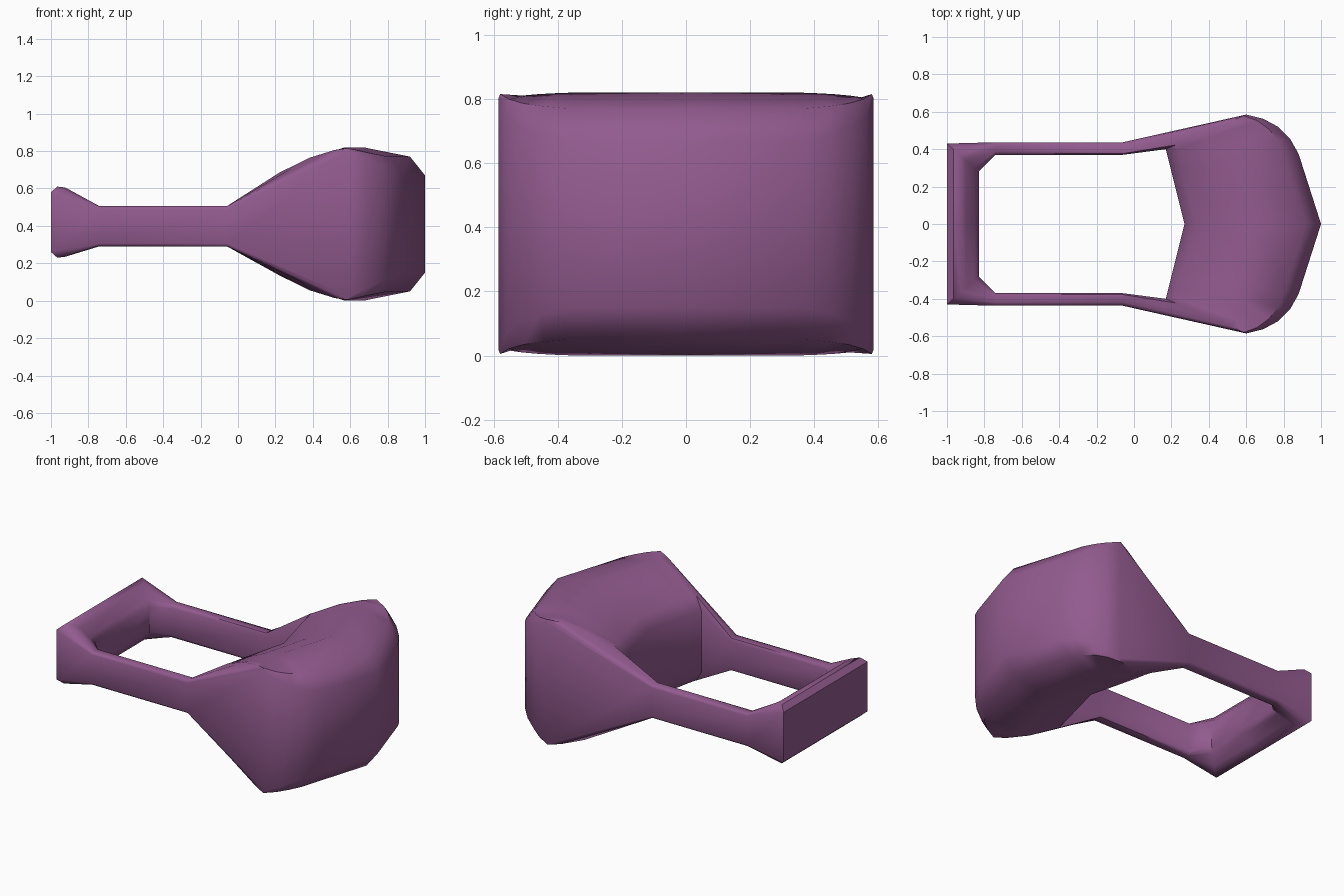
import bpy, bmesh
from mathutils import Vector

cube = bpy.data.objects.get("Cube")
if cube:
    bpy.data.objects.remove(cube)

purple = bpy.data.materials.new("plum_purple")
purple.use_nodes = True
colour = (0.29, 0.105, 0.275, 1)
purple.diffuse_color = colour
purple.node_tree.nodes["Principled BSDF"].inputs["Base Color"].default_value = colour


def mix(a, b, t):
    return [p + (q - p) * t for p, q in zip(a, b)]


def section(inner, outer, spread, heights, middle):
    """Closed cross-section: the top runs inner to outer, the bottom mirrors it."""
    top = [Vector((*mix(inner, outer, f), z)) for f, z in zip(spread, heights)]
    low = [Vector((p.x, p.y, 2 * middle - p.z)) for p in reversed(top)]
    return top + low


# Rear grip bar and side arms
bar_spread = [0, 0.12, 0.4, 0.55, 0.8, 1]
bar_height = [0.5, 0.53, 0.585, 0.605, 0.61, 0.58]
arm_spread = [0, 0.1, 0.3, 0.7, 0.9, 1]
arm_height = [0.485, 0.502, 0.505, 0.505, 0.502, 0.49]
half = [
    section((-0.83, 0), (-1, 0), bar_spread, bar_height, 0.42),
    section((-0.83, 0.28), (-1, 0.43), bar_spread, bar_height, 0.42),
    section((-0.74, 0.37), (-0.74, 0.437), arm_spread, arm_height, 0.398),
    section((-0.06, 0.37), (-0.06, 0.437), arm_spread, arm_height, 0.398),
]

# Large head: blends from a sharp side rim to a rounded front profile
side_spread, side_height = [0, 0.12, 0.5, 0.8, 0.97, 1], [0.61, 0.685, 0.765, 0.805, 0.815, 0.8]
nose_spread, nose_height = [0, 0.08, 0.32, 0.55, 0.89, 1], [0.61, 0.685, 0.765, 0.82, 0.77, 0.67]
for along, blend, outer in [
    (0, 0, (0.6, 0.585)),
    (0.05, 0.35, (0.69, 0.563)),
    (0.11, 0.65, (0.77, 0.52)),
    (0.17, 0.85, (0.835, 0.455)),
    (0.24, 1, (0.88, 0.375)),
    (1, 1, (1, 0)),
]:
    inner = mix((0.17, 0.4), (0.27, 0), along)
    half.append(section(inner, outer, mix(side_spread, nose_spread, blend),
                        mix(side_height, nose_height, blend), 0.41))

# Mirror the half loop and skin it into one closed ring
other = [[Vector((p.x, -p.y, p.z)) for p in ring] for ring in reversed(half[1:-1])]
bm = bmesh.new()
rings = [[bm.verts.new(p) for p in ring] for ring in half + other]
for i, ring in enumerate(rings):
    nxt = rings[(i + 1) % len(rings)]
    for j in range(len(ring)):
        k = (j + 1) % len(ring)
        bm.faces.new((ring[j], ring[k], nxt[k], nxt[j]))
bmesh.ops.recalc_face_normals(bm, faces=bm.faces)
mesh = bpy.data.meshes.new("handled_head")
bm.to_mesh(mesh)
bm.free()
mesh.materials.append(purple)
body = bpy.data.objects.new("handled_head", mesh)
bpy.context.collection.objects.link(body)

# Smooth shading with crisp corners
for ob in bpy.context.selected_objects:
    ob.select_set(False)
body.select_set(True)
bpy.context.view_layer.objects.active = body
bpy.ops.object.shade_smooth_by_angle(angle=0.75)
